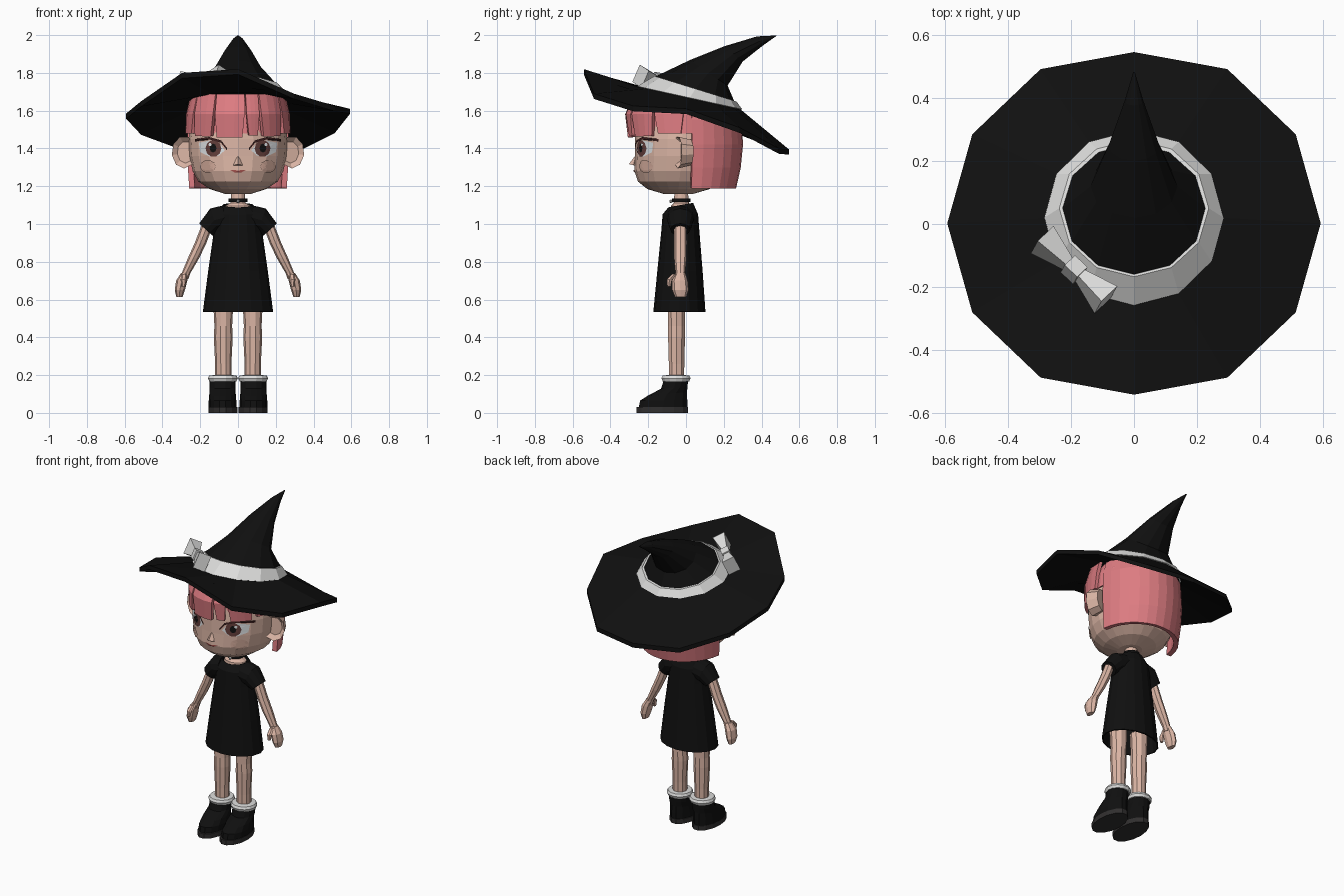
import bpy, bmesh
from math import sin, cos, radians
from mathutils import Vector, Matrix
from mathutils.bvhtree import BVHTree

if "Cube" in bpy.data.objects:
    bpy.data.objects.remove(bpy.data.objects["Cube"], do_unlink=True)


def material(name, r, g, b):
    m = bpy.data.materials.new(name)
    m.use_nodes = True
    m.diffuse_color = (r, g, b, 1)
    bsdf = m.node_tree.nodes["Principled BSDF"]
    bsdf.inputs["Base Color"].default_value = (r, g, b, 1)
    bsdf.inputs["Roughness"].default_value = 0.8
    return m


SKIN = material("skin", .72, .47, .38)
CHEEK = material("cheek", .66, .41, .33)
HAIR = material("pink hair", .72, .2, .22)
BLACK = material("black cloth", .005, .005, .005)
SOLE = material("dark rubber", .03, .028, .028)
GREY = material("pale ribbon", .72, .72, .71)
IRIS = material("brown iris", .13, .05, .045)
LASH = material("dark lash", .05, .015, .015)
EYE = material("eye white", .75, .78, .8)
LIP = material("lip red", .4, .09, .08)


def finish(name, bm, mat):
    bmesh.ops.recalc_face_normals(bm, faces=bm.faces)
    me = bpy.data.meshes.new(name)
    bm.to_mesh(me)
    bm.free()
    me.materials.append(mat)
    ob = bpy.data.objects.new(name, me)
    bpy.context.collection.objects.link(ob)
    return ob


def ring(cx, cy, cz, rx, ry, sy=0, sx=0, n=12, a0=0, a1=360):
    """Ellipse (or arc) of points whose height slopes along y and x."""
    count = n if a1 - a0 == 360 else n + 1
    pts = []
    for i in range(count):
        a = radians(a0 + (a1 - a0) * i / n)
        dx, dy = rx * cos(a), ry * sin(a)
        pts.append(Vector((cx + dx, cy + dy, cz + dy * sy + dx * sx)))
    return pts


def loft(name, rings, mat, closed=True, caps=True, flip=1):
    bm = bmesh.new()
    rows = [[bm.verts.new((p.x * flip, p.y, p.z)) for p in r] for r in rings]
    n = len(rows[0])
    for a, b in zip(rows, rows[1:]):
        for i in range(n if closed else n - 1):
            j = (i + 1) % n
            bm.faces.new((a[i], a[j], b[j], b[i]))
    if closed and caps:
        bm.faces.new(rows[0])
        bm.faces.new(rows[-1])
    return finish(name, bm, mat)


def thicken(ob, t):
    m = ob.modifiers.new("thickness", "SOLIDIFY")
    m.thickness, m.offset = t, 0


# Head
head_rows = [(-.04, 1.16, .07, .08), (-.04, 1.185, .15, .165), (-.035, 1.225, .21, .22),
             (-.03, 1.28, .24, .243), (-.025, 1.36, .257, .245), (-.02, 1.45, .262, .25),
             (-.01, 1.56, .25, .25), (0, 1.65, .16, .17)]
head = loft("head", [ring(0, y, z, rx, ry, n=20) for y, z, rx, ry in head_rows], SKIN)
surface = BVHTree.FromPolygons([v.co for v in head.data.vertices],
                               [p.vertices for p in head.data.polygons])


def on_face(x, z, lift):
    hit = surface.ray_cast(Vector((x, -2, z)), Vector((0, 1, 0)))[0]
    return Vector((x, hit.y - lift, z))


def decal(name, outline, mat, lift, flip=1):
    """Thin patch that follows the face."""
    c = sum((Vector(p) for p in outline), Vector((0, 0))) / len(outline)
    rings = []
    for f in (.02, .35, .7, 1):
        pts = [c.lerp(Vector(p), f) for p in outline]
        rings.append([on_face(p.x, p.y, lift) for p in pts])
    loft(name, rings, mat, flip=flip, caps=False)


def oval(cx, cz, rx, rz, n=10):
    return [(cx + rx * cos(radians(360 * i / n)), cz + rz * sin(radians(360 * i / n)))
            for i in range(n)]


# Face details, ears, limbs and shoes, one set per side
for s, side in ((1, "left"), (-1, "right")):
    decal(side + "_eye_white", [(.07, 1.39), (.1, 1.43), (.15, 1.442), (.208, 1.43), (.2, 1.38),
                                (.15, 1.357), (.1, 1.362)], EYE, .003, s)
    decal(side + "_iris", oval(.13, 1.4, .042, .045), IRIS, .005, s)
    decal(side + "_pupil", oval(.132, 1.402, .018, .024, 8), BLACK, .007, s)
    decal(side + "_eye_glint", oval(.148, 1.42, .009, .009, 6), EYE, .009, s)
    lash = [(.058, 1.39), (.09, 1.43), (.15, 1.447), (.228, 1.437)]
    for i, (a, b) in enumerate(zip(lash, lash[1:])):
        decal(f"{side}_lash_{i}", [a, b, (b[0], b[1] + .013), (a[0], a[1] + .013)], LASH, .009, s)
    decal(side + "_cheek", oval(.16, 1.305, .042, .034), CHEEK, .009, s)

    # Ear: thick disc with a hollow front
    bm = bmesh.new()
    bmesh.ops.create_cone(bm, cap_ends=True, segments=9, radius1=.086, radius2=.07, depth=.07)
    front = min(bm.faces, key=lambda f: f.calc_center_median().z)
    bmesh.ops.inset_region(bm, faces=[front], thickness=.028)
    bmesh.ops.translate(bm, verts=front.verts, vec=(0, 0, .025))
    bm.transform(Matrix.Translation((s * .275, -.01, 1.38)) @ Matrix.Rotation(radians(18 * s), 4, "Z")
                 @ Matrix.Diagonal((.8, 1, 1, 1)) @ Matrix.Rotation(radians(-90), 4, "X"))
    finish(side + "_ear", bm, SKIN)

    loft(side + "_sleeve", [ring(.07, -.03, 1.035, .01, .075, 0, 6.3),
                            ring(.125, -.03, 1.02, .022, .07, 0, 2.8),
                            ring(.17, -.03, .97, .036, .053, 0, .9)], BLACK, flip=s)
    loft(side + "_arm", [ring(x, -.03, z, r, r * 1.1, n=8) for x, z, r in
                         ((.16, 1.0, .03), (.198, .9, .031), (.235, .82, .03),
                          (.275, .74, .023), (.285, .71, .023))], SKIN, flip=s)
    loft(side + "_hand", [ring(x, y, z, rx, ry, n=8) for x, y, z, rx, ry in
                          ((.28, -.03, .74, .022, .026), (.298, -.033, .7, .03, .042),
                           (.308, -.03, .65, .027, .043), (.31, -.028, .613, .016, .03))],
         SKIN, flip=s)
    loft(side + "_thumb", [ring(x, y, z, r, r, n=6) for x, y, z, r in
                           ((.285, -.06, .735, .014), (.288, -.088, .705, .016),
                            (.288, -.09, .67, .01))], SKIN, flip=s)
    loft(side + "_leg", [ring(.078, -.05, z, rx, ry, n=10) for z, rx, ry in
                         ((.15, .043, .042), (.26, .043, .043), (.4, .05, .047),
                          (.46, .047, .047), (.62, .055, .05))], SKIN, flip=s)
    loft(side + "_sock_cuff", [ring(.08, -.053, z, r, r, n=14) for z, r in
                               ((.165, .055), (.167, .072), (.183, .079), (.198, .072),
                                (.2, .045))], GREY, flip=s)
    loft(side + "_boot", [ring(.082, y, z, rx, ry, sy, n=14) for y, z, rx, ry, sy in
                          ((-.122, .025, .073, .132, 0), (-.118, .065, .073, .128, 0),
                           (-.1, .1, .07, .108, .1), (-.062, .135, .068, .072, .1),
                           (-.053, .175, .068, .066, 0))], BLACK, flip=s)
    loft(side + "_sole", [ring(.08, -.125, z, .077, .14, n=14) for z in (0, .03)], SOLE, flip=s)

decal("mouth", [(-.045, 1.287), (-.015, 1.286), (0, 1.282), (.015, 1.286), (.045, 1.287),
                (.018, 1.273), (-.018, 1.273)], LIP, .006)
bm = bmesh.new()
bmesh.ops.create_cone(bm, cap_ends=True, segments=4, radius1=.025, radius2=.004, depth=.05)
bm.transform(Matrix.Translation((0, -.272, 1.335)) @ Matrix.Rotation(radians(-14), 4, "X"))
finish("nose", bm, SKIN)

# Neck, choker and dress
loft("neck", [ring(0, -.025, z, rx, ry) for z, rx, ry in
              ((1.05, .085, .06), (1.095, .07, .055), (1.112, .04, .04), (1.2, .033, .033))], SKIN)
loft("choker", [ring(0, -.025, z, r, r) for z, r in
                ((1.116, .03), (1.116, .05), (1.134, .05), (1.134, .03))], BLACK)
bm = bmesh.new()
bmesh.ops.create_icosphere(bm, subdivisions=1, radius=.01, matrix=Matrix.Translation((0, -.08, 1.12)))
finish("choker_charm", bm, GREY)
dress = loft("dress", [ring(0, y, z, rx, ry, sy, n=16) for y, z, rx, ry, sy in
                       ((-.035, .535, .182, .134, 0), (-.032, .75, .154, .116, 0),
                        (-.03, .96, .124, .097, 0), (-.03, 1.05, .115, .09, 0),
                        (-.028, 1.098, .078, .062, .2))], BLACK, caps=False)
thicken(dress, .008)

# Hair: bob shell, crown and fringe locks
bob = loft("hair_bob", [ring(0, 0, z, rx, ry, n=14, a0=6, a1=174) for z, rx, ry in
                        ((1.19, .245, .25), (1.3, .252, .275), (1.42, .256, .287),
                         (1.55, .25, .28), (1.64, .225, .23))], HAIR, closed=False)
thicken(bob, .03)
loft("hair_crown", [ring(0, .005, z, rx, ry, n=18) for z, rx, ry in
                    ((1.48, .265, .272), (1.58, .258, .27), (1.65, .225, .225),
                     (1.69, .1, .1))], HAIR)
locks = [(-88, -59, 1.48), (-58, -28, 1.465), (-27, 8, 1.46),
         (9, 25, 1.47), (26, 57, 1.465), (58, 88, 1.48)]
for i, (a, b, z) in enumerate(locks):
    rows = []
    for h, rx, ry, pinch in ((z, .268, .298, 3), (1.58, .264, .312, .5), (1.685, .24, .265, 0)):
        rows.append(ring(0, 0, h, rx, ry, n=3, a0=a - 90 + pinch, a1=b - 90 - pinch))
    thicken(loft(f"fringe_lock_{i}", rows, HAIR, closed=False), .022)

# Hat: bent cone, wavy brim, ribbon band
loft("hat_cone", [ring(0, y, z, rx, ry, sy) for y, z, rx, ry, sy in
                  ((.02, 1.655, .262, .257, -.22), (.05, 1.715, .227, .207, -.33),
                   (.12, 1.8, .138, .1, -.675), (.25, 1.9, .08, .05, -.8),
                   (.39, 1.968, .03, .014, -1.8), (.48, 1.998, .003, .002, 0))], BLACK)
heights = [1.61, 1.51, 1.4, 1.395, 1.42, 1.5, 1.585, 1.65, 1.8, 1.82, 1.69, 1.625]
edge = ring(0, .002, 0, .592, .543)
inner = ring(0, .02, 1.665, .275, .27, -.22)
for p, h in zip(edge, heights):
    p.z = h
    if abs(p.x) > .4:
        p.x *= 1.0
    p.y *= 1.04 if .2 < abs(p.y) < .5 else 1
drop = Vector((0, 0, -.028))
loft("hat_brim", [inner, edge, [p + drop for p in edge], [p + drop for p in inner]],
     BLACK, caps=False)
loft("hat_band", [ring(0, y, z, rx, ry, sy) for y, z, rx, ry, sy in
                  ((.02, 1.66, .25, .245, -.22), (.02, 1.668, .284, .278, -.22),
                   (.05, 1.716, .237, .217, -.31), (.05, 1.716, .215, .195, -.31))],
     GREY, caps=False)

# Bow on the band: knot and two flared loops
along = Vector((.72, -.68, .12)).normalized()
out = along.cross(Vector((.25, .35, .9))).normalized()
up = out.cross(along)
basis = Matrix((along, out, up)).transposed().to_4x4()
place = Matrix.Translation((-.19, -.145, 1.765)) @ basis
bm = bmesh.new()
bmesh.ops.create_cube(bm, size=1, matrix=place @ Matrix.Diagonal((.055, .05, .06, 1)))
finish("bow_knot", bm, GREY)
for s, side in ((1, "left"), (-1, "right")):
    bm = bmesh.new()
    bmesh.ops.create_cone(bm, cap_ends=True, segments=4, radius1=.028, radius2=.072, depth=.12)
    bm.transform(place @ Matrix.Translation((s * .08, 0, 0)) @ Matrix.Rotation(radians(90 * s), 4, "Y")
                 @ Matrix.Diagonal((1, .75, 1, 1)) @ Matrix.Rotation(radians(45), 4, "Z"))
    finish("bow_loop_" + side, bm, GREY)
